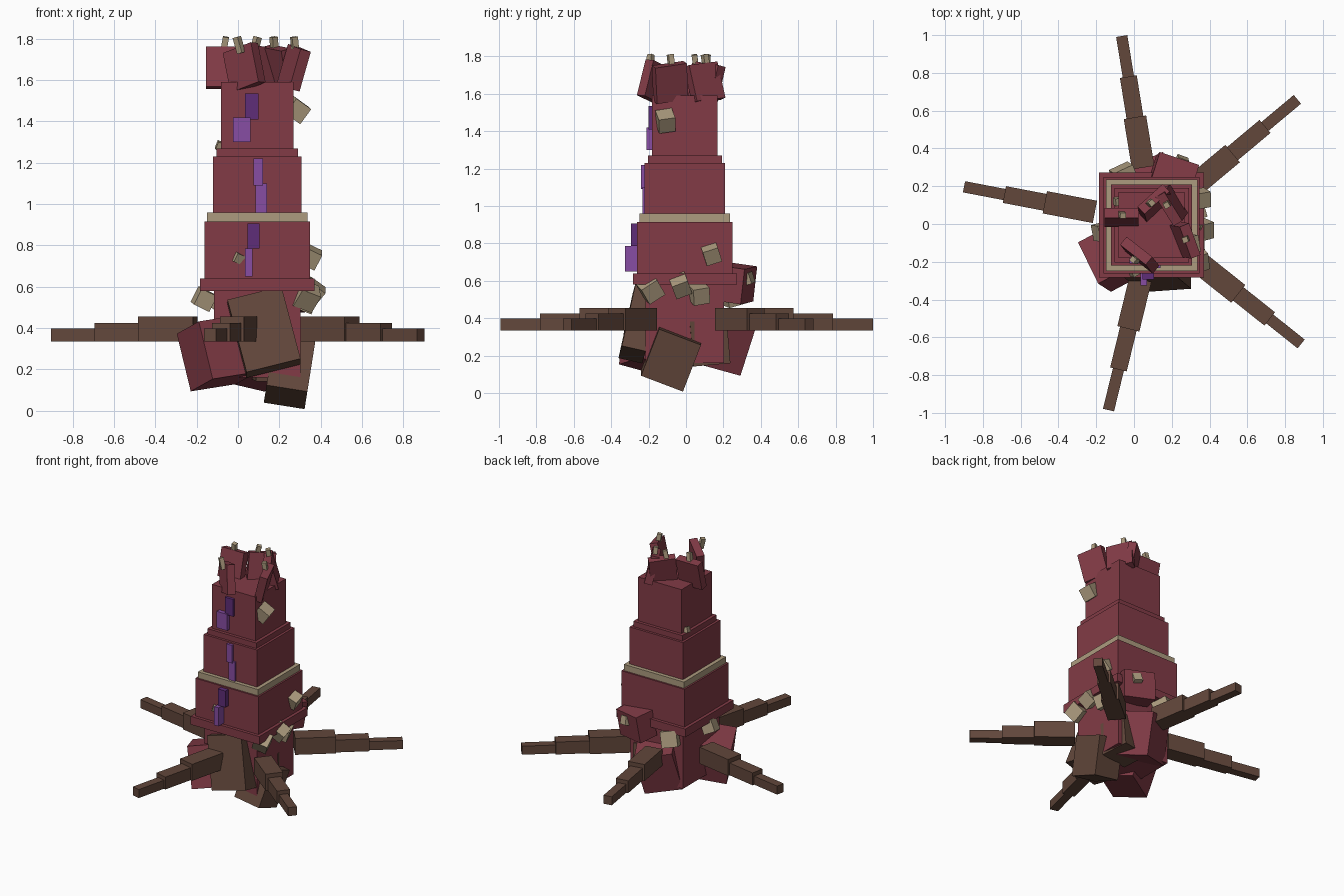
import bpy
import math
from mathutils import Vector, Euler, Matrix


def material(name, rgb):
    lin = [((c / 255 + 0.055) / 1.055) ** 2.4 for c in rgb]
    m = bpy.data.materials.new(name)
    m.diffuse_color = (*lin, 1)
    return m


RED = material("dark_red", (130, 59, 70))
BROWN = material("bark_brown", (98, 71, 59))
TAN = material("bone_tan", (172, 155, 126))
PURPLE = material("light_purple", (135, 77, 163))
VIOLET = material("deep_violet", (95, 45, 120))


def box(name, center, size, mat, rot=(0, 0, 0)):
    """Box with a centre, full sizes and a rotation in degrees."""
    sx, sy, sz = (s / 2 for s in size)
    verts = [(x, y, z) for x in (-sx, sx) for y in (-sy, sy) for z in (-sz, sz)]
    faces = [(0, 1, 3, 2), (4, 6, 7, 5), (0, 4, 5, 1),
             (2, 3, 7, 6), (0, 2, 6, 4), (1, 5, 7, 3)]
    r = Euler([math.radians(a) for a in rot]).to_matrix().to_4x4()
    t = Matrix.Translation(Vector(center)) @ r
    me = bpy.data.meshes.new(name)
    me.from_pydata([t @ Vector(v) for v in verts], [], faces)
    me.materials.append(mat)
    ob = bpy.data.objects.new(name, me)
    bpy.context.collection.objects.link(ob)
    return ob


# Stacked tower tiers: name, width, bottom, top, colour
CX, CY = 0.093, -0.006
for name, w, z0, z1, mat in [
    ("tower_base", 0.42, 0.16, 0.59, RED),
    ("lower_ledge", 0.555, 0.58, 0.64, RED),
    ("lower_tier", 0.51, 0.64, 0.915, RED),
    ("tan_band", 0.485, 0.915, 0.96, TAN),
    ("middle_tier", 0.43, 0.96, 1.23, RED),
    ("upper_ledge", 0.395, 1.23, 1.27, RED),
    ("upper_tier", 0.35, 1.27, 1.59, RED),
]:
    box(name, (CX, CY, (z0 + z1) / 2), (w, w, z1 - z0), mat)

# Crooked merlons, each with a small spike on top
for i, (x, y, rot, spike) in enumerate([
    (-0.065, 0.035, (-14, 0, 0), (-0.065, 0.05)),
    (0.03, -0.165, (-4, -17, -38), (0.005, -0.19)),
    (0.11, 0.11, (-12, 6, 42), (0.085, 0.11)),
    (0.20, 0.10, (14, 6, -58), (0.175, 0.105)),
    (0.27, -0.085, (-14, 8, -70), (0.275, -0.08)),
]):
    box(f"merlon_{i + 1}", (x, y, 1.66), (0.18, 0.055, 0.2), RED, rot)
    box(f"spike_{i + 1}", (spike[0], spike[1], 1.77), (0.03, 0.03, 0.08), TAN,
        (8, (10, -14, 12, 6, 4)[i], rot[2]))

# Purple crystal windows on the front: x0, x1, z0, z1, front y, back y
for i, (x0, x1, z0, z1, y0, y1, mat) in enumerate([
    (0.035, 0.10, 1.41, 1.535, -0.20, -0.17, VIOLET),
    (-0.025, 0.06, 1.30, 1.42, -0.21, -0.17, PURPLE),
    (0.075, 0.12, 1.09, 1.22, -0.24, -0.21, PURPLE),
    (0.085, 0.14, 0.96, 1.10, -0.232, -0.21, PURPLE),
    (0.045, 0.105, 0.785, 0.905, -0.295, -0.25, VIOLET),
    (0.035, 0.07, 0.65, 0.785, -0.325, -0.25, PURPLE),
]):
    box(f"window_{i + 1}", ((x0 + x1) / 2, (y0 + y1) / 2, (z0 + z1) / 2),
        (x1 - x0, y1 - y0, z1 - z0), mat)

# Tan stones stuck in the walls: centre, size, rotation
for i, (c, s, rot) in enumerate([
    ((0.35, 0.135, 0.745), 0.085, (20, 25, 10)),
    ((0.285, -0.11, 1.455), 0.09, (10, 35, 15)),
    ((0.33, -0.19, 0.555), 0.1, (35, 20, 20)),
    ((0.36, -0.03, 0.575), 0.09, (25, 35, 15)),
    ((0.32, 0.07, 0.53), 0.09, (10, 20, 20)),
    ((-0.165, -0.04, 0.54), 0.085, (10, 25, 15)),
    ((-0.05, 0.25, 0.53), 0.11, (15, 10, 25)),
    ((0.25, 0.325, 0.61), 0.06, (15, 10, -20)),
    ((0.0, -0.25, 0.74), 0.045, (20, 20, 30)),
    ((-0.085, 0.12, 1.28), 0.04, (15, 20, 10)),
]):
    box(f"stone_{i + 1}", c, (s, s, s), TAN, rot)

# Tumbled blocks around the foot
box("front_left_block", (-0.10, -0.17, 0.28), (0.25, 0.25, 0.29), RED, (-14, -8, 28))
box("back_block", (0.08, 0.18, 0.29), (0.26, 0.24, 0.30), RED, (-14, 12, 25))
box("back_right_block", (0.21, 0.27, 0.585), (0.22, 0.14, 0.19), RED, (-8, 4, -18))
box("front_bark_block", (0.125, -0.25, 0.38), (0.27, 0.13, 0.37), BROWN, (-13, -14, 4))
box("low_bark_block", (0.25, -0.08, 0.19), (0.2, 0.24, 0.27), BROWN, (-21, 9, 0))
box("inner_bark_block", (0.18, 0.11, 0.27), (0.22, 0.2, 0.24), BROWN, (5, 0, 10))

# Stepped roots: tip and outer end of the thick segment
for i, (tip, knee) in enumerate([
    ((-0.065, 0.995), (0.005, 0.565)),
    ((0.865, 0.66), (0.522, 0.373)),
    ((0.885, -0.635), (0.552, -0.37)),
    ((-0.135, -0.985), (-0.03, -0.555)),
    ((-0.9, 0.197), (-0.472, 0.115)),
]):
    tip, knee = Vector(tip), Vector(knee)
    d = (tip - knee).normalized()
    mid = knee.lerp(tip, 0.5)
    yaw = math.degrees(math.atan2(d.y, d.x))
    for part, a, b, w, z1 in [
        ("thick", knee - d * 0.27, knee, 0.12, 0.455),
        ("middle", knee - d * 0.02, mid, 0.09, 0.425),
        ("tip", mid - d * 0.02, tip, 0.06, 0.397),
    ]:
        c = (a + b) / 2
        box(f"root_{i + 1}_{part}", (c.x, c.y, (0.335 + z1) / 2),
            ((b - a).length, w, z1 - 0.335), BROWN, (0, 0, yaw))
